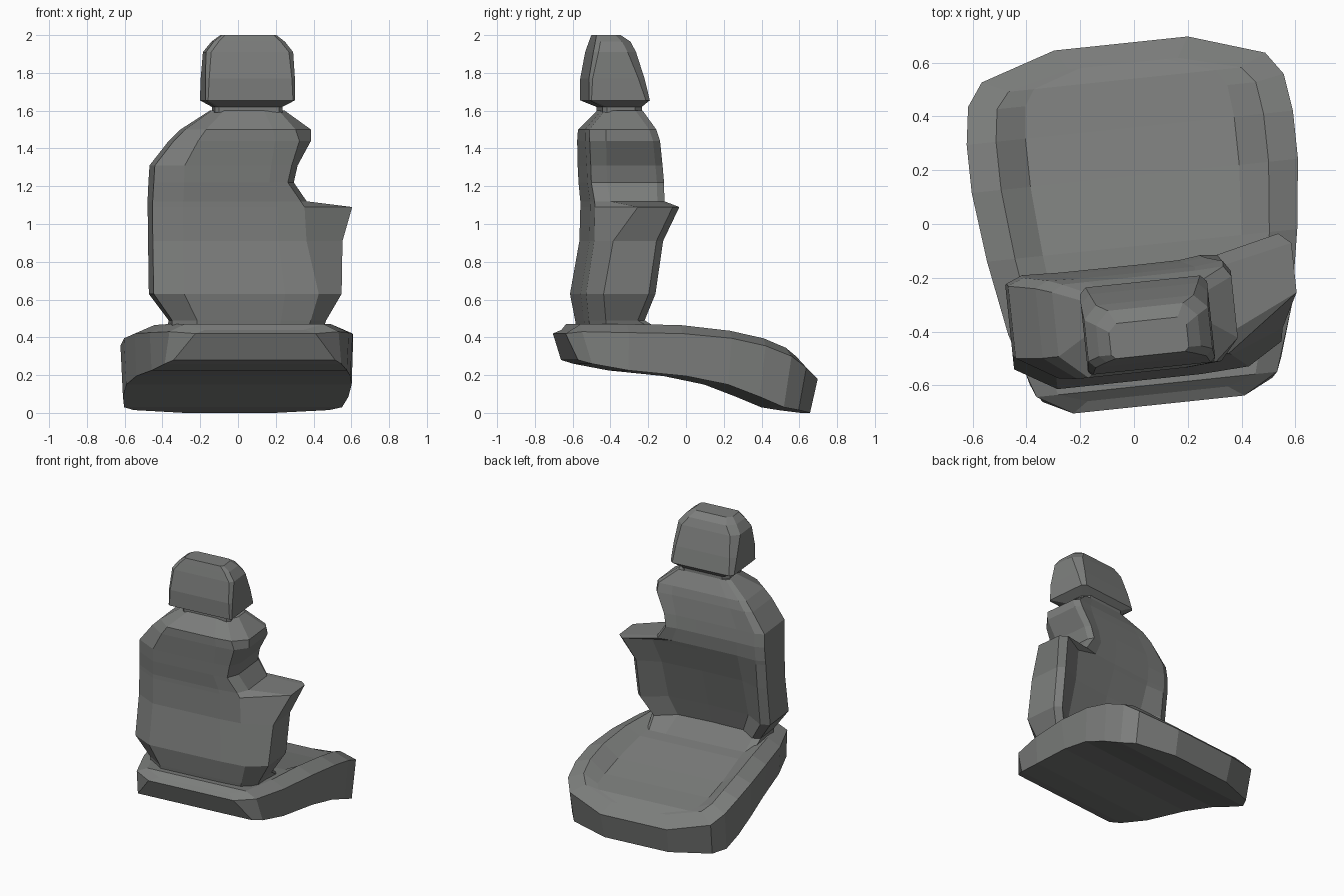
import bpy, bmesh, math

mat = bpy.data.materials.new("charcoal fabric")
mat.diffuse_color = (0.2, 0.206, 0.2, 1)


def loft(name, rings, shift=0.01, start_cap=True):
    """Skin closed rings of equal length, cap the ends; turn the part 6 degrees."""
    me = bpy.data.meshes.new(name)
    bm = bmesh.new()
    rows = [[bm.verts.new(p) for p in r] for r in rings]
    n = len(rows[0])
    for a, b in zip(rows, rows[1:]):
        for i in range(n):
            j = (i + 1) % n
            bm.faces.new((a[i], a[j], b[j], b[i]))
    start = bm.faces.new(rows[0][::-1])
    bm.faces.new(rows[-1])
    bmesh.ops.recalc_face_normals(bm, faces=bm.faces)
    if not start_cap:
        bm.faces.remove(start)
    bmesh.ops.remove_doubles(bm, verts=bm.verts, dist=0.0005)
    bm.to_mesh(me)
    bm.free()
    me.materials.append(mat)
    ob = bpy.data.objects.new(name, me)
    ob.rotation_euler.z = math.radians(6)
    ob.location.x = shift
    bpy.context.collection.objects.link(ob)
    return ob


# Seat cushion: y top, y bottom, half width, half width below, z top, z bottom,
# edge drop, rim setback, dish depth
rings = []
for yt, yb, w, wb, zt, zb, drop, back, d in (
    (-0.675, -0.62, 0.32, 0.43, 0.44, 0.28, 0.02, -0.04, 0.0),
    (-0.60, -0.55, 0.45, 0.47, 0.47, 0.26, 0.04, 0.0, 0.0),
    (-0.36, -0.36, 0.53, 0.52, 0.47, 0.225, 0.045, 0.0, 0.02),
    (-0.08, -0.06, 0.58, 0.57, 0.465, 0.195, 0.045, 0.0, 0.05),
    (0.18, 0.16, 0.61, 0.60, 0.435, 0.15, 0.04, 0.0, 0.08),
    (0.36, 0.33, 0.61, 0.60, 0.395, 0.085, 0.04, 0.0, 0.08),
    (0.50, 0.46, 0.59, 0.58, 0.345, 0.03, 0.045, 0.02, 0.05),
    (0.585, 0.545, 0.53, 0.52, 0.30, 0.015, 0.06, 0.045, 0.015),
    (0.675, 0.635, 0.25, 0.24, 0.25, 0.0, 0.07, 0.075, 0.0),
):
    half = [(wb, yb, zb), (w, yt, zt - drop), (w * 0.82, yt - back, zt),
            (w * 0.64, yt - back, zt - d), (w * 0.3, yt - back, zt - d)]
    rings.append(half + [(-x, y, z) for x, y, z in reversed(half)])


def lip(ring, y_end, z_end):
    """Flatten the top edge of an end ring so the end is one sloping band."""
    return [(x, y_end if 0 < i < 9 else y, min(z, z_end)) for i, (x, y, z) in enumerate(ring)]


rings = [lip(rings[0], -0.675, 0.42)] + rings + [lip(rings[-1], 0.675, 0.18)]
loft("seat_cushion", rings, 0.022)

# Backrest: z, left width, right width, right rear corner, y rear, y front, dish, wing reach
rings = []
for z, wl, wr, rc, yr, yf, d, wing in (
    (0.43, 0.41, 0.39, 0.30, -0.55, -0.16, 0.0, 0),
    (0.49, 0.41, 0.41, 0.32, -0.56, -0.26, 0.09, 0),
    (0.63, 0.51, 0.49, 0.36, -0.58, -0.21, 0.10, 0),
    (0.91, 0.51, 0.50, 0.30, -0.53, -0.17, 0.06, 0),
    (1.09, 0.51, 0.565, 0.29, -0.525, -0.15, 0.02, 0.06),
    (1.12, 0.51, 0.31, 0.27, -0.525, -0.145, 0.015, 0),
    (1.22, 0.505, 0.24, 0.20, -0.535, -0.14, 0.01, 0),
    (1.31, 0.50, 0.26, 0.22, -0.54, -0.15, 0.01, 0),
    (1.44, 0.40, 0.33, 0.26, -0.55, -0.17, 0.01, 0),
    (1.50, 0.34, 0.33, 0.24, -0.55, -0.19, 0.005, 0),
    (1.60, 0.19, 0.20, 0.16, -0.46, -0.25, 0.0, 0),
):
    rings.append([(x, y, z) for x, y in (
        (-wl * 0.7, yr), (rc * 0.5, yr), (rc, yr + 0.01),
        (wr, yr + 0.09 + wing * 2), (wr, yf - 0.04 + wing), (wr * 0.92, yf + wing),
        (wr * 0.6, yf - d), (0, yf - d * 1.1), (-wl * 0.6, yf - d),
        (-wl * 0.88, yf - 0.005), (-wl, yf - 0.03), (-wl, yr + 0.09))])
loft("backrest", rings, start_cap=False)

# Neck and headrest: z, half width, y rear, y front, corner cut
rings = []
for z, w, yr, yf, c in (
    (1.59, 0.18, -0.46, -0.25, 0.02),
    (1.62, 0.18, -0.46, -0.25, 0.02),
    (1.655, 0.238, -0.54, -0.215, 0.012),
    (1.77, 0.238, -0.54, -0.242, 0.018),
    (1.91, 0.232, -0.515, -0.285, 0.025),
    (1.965, 0.19, -0.50, -0.31, 0.025),
    (2.0, 0.145, -0.49, -0.36, 0.015),
):
    half = [(w - c, yr, z), (w, yr + c, z), (w, yf - c * 2, z), (w - c * 2, yf, z)]
    rings.append(half + [(-x, y, z) for x, y, z in reversed(half)])
loft("headrest", rings, start_cap=False)
